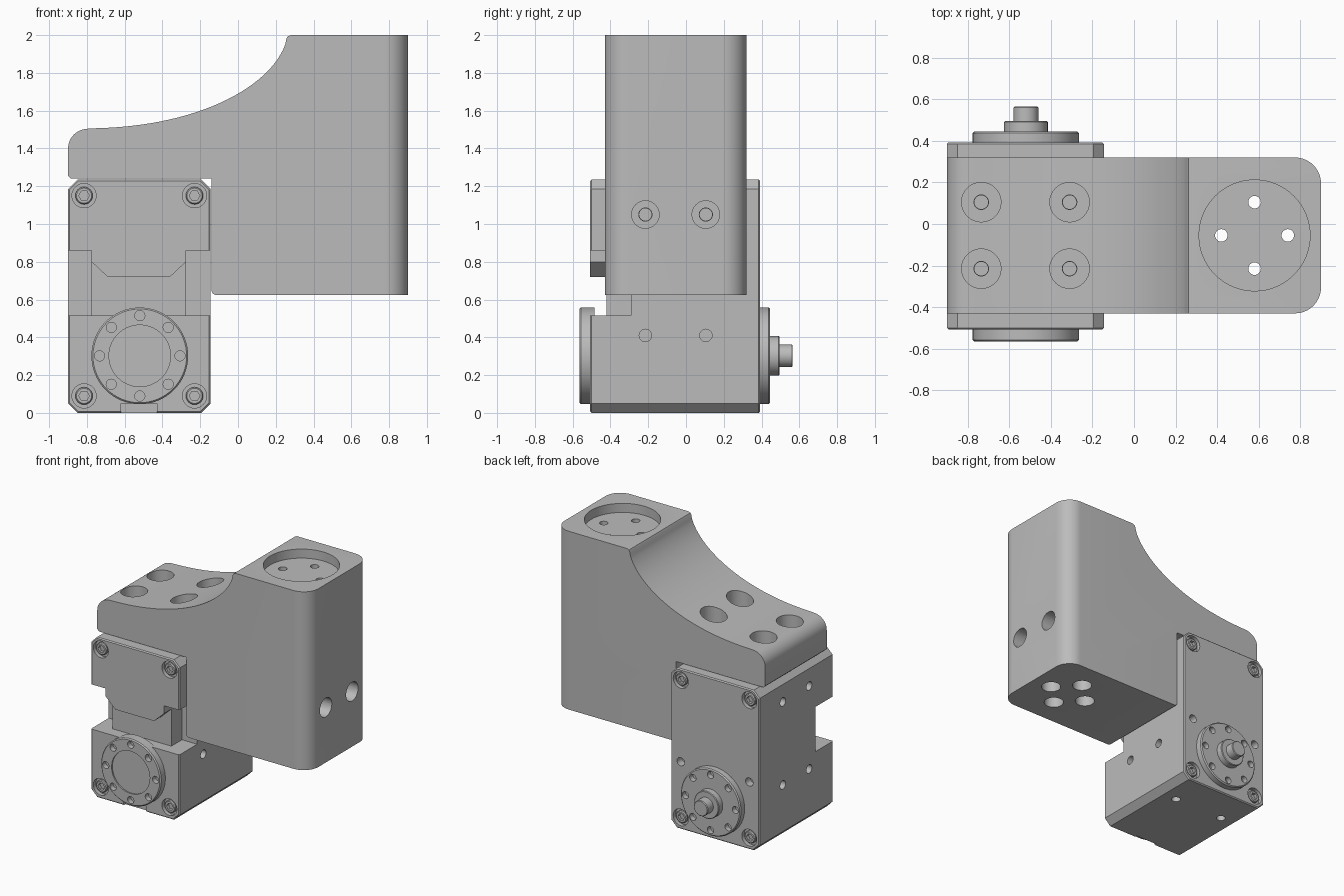
import bpy, bmesh, math
from mathutils import Vector
from mathutils.geometry import interpolate_bezier

if "Cube" in bpy.data.objects:
    bpy.data.objects.remove(bpy.data.objects["Cube"])

grey = bpy.data.materials.new("machined_grey")
grey.diffuse_color = (0.5, 0.5, 0.5, 1)
grey.use_nodes = True
grey.node_tree.nodes["Principled BSDF"].inputs["Base Color"].default_value = grey.diffuse_color


def make(name, bm):
    bmesh.ops.recalc_face_normals(bm, faces=bm.faces)
    me = bpy.data.meshes.new(name)
    bm.to_mesh(me)
    bm.free()
    me.materials.append(grey)
    ob = bpy.data.objects.new(name, me)
    bpy.context.collection.objects.link(ob)
    return ob


def prism(name, pts, y0, y1, bevel=0, pick=None, segments=1):
    """Extrude an x/z outline along y, bevelling the picked edges."""
    bm = bmesh.new()
    a = [bm.verts.new((x, y0, z)) for x, z in pts]
    b = [bm.verts.new((x, y1, z)) for x, z in pts]
    bm.faces.new(a)
    bm.faces.new(b)
    for i in range(len(pts)):
        j = (i + 1) % len(pts)
        bm.faces.new((a[i], a[j], b[j], b[i]))
    if bevel:
        edges = [e for e in bm.edges if pick(*[v.co for v in e.verts])]
        bmesh.ops.bevel(bm, geom=edges, offset=bevel, segments=segments,
                        profile=0.5, affect='EDGES')
    return make(name, bm)


def lathe(name, axis, centre, profile, n=32):
    """Stepped round part: profile holds (radius, position along axis)."""
    bm = bmesh.new()
    u, v = [i for i in range(3) if i != axis]
    rings = []
    for r, h in profile:
        ring = []
        for k in range(n):
            t = 2 * math.pi * k / n
            co = Vector(centre)
            co[u] += r * math.cos(t)
            co[v] += r * math.sin(t)
            co[axis] = h
            ring.append(bm.verts.new(co))
        rings.append(ring)
    for p, q in zip(rings, rings[1:]):
        for k in range(n):
            bm.faces.new((p[k], p[(k + 1) % n], q[(k + 1) % n], q[k]))
    bm.faces.new(rings[0])
    bm.faces.new(rings[-1])
    return make(name, bm)


def cut(ob, cutter):
    mod = ob.modifiers.new("cut", 'BOOLEAN')
    mod.operation, mod.solver, mod.object = 'DIFFERENCE', 'EXACT', cutter
    bpy.context.view_layer.objects.active = ob
    bpy.ops.object.modifier_apply(modifier=mod.name)
    bpy.data.objects.remove(cutter)


def drill(ob, axis, centre, profile, n=32):
    cut(ob, lathe("cutter", axis, centre, profile, n))


def curve(p0, h0, h1, p1, n):
    pts = [Vector((*p, 0)) for p in (p0, h0, h1, p1)]
    return [(v.x, v.y) for v in interpolate_bezier(*pts, n)]


# Bracket: swept outline with rounded vertical corners on the right
outline = [(-0.885, 1.24), (-0.9, 1.255)]
outline += curve((-0.9, 1.4), (-0.9, 1.46), (-0.85, 1.505), (-0.79, 1.505), 9)
outline += curve((-0.75, 1.507), (-0.2, 1.52), (0.17, 1.73), (0.25, 1.95), 28)
outline += [(0.256, 1.98), (0.263, 1.993), (0.28, 2.0), (0.9, 2.0), (0.9, 0.625),
            (-0.12, 0.625), (-0.134, 0.631), (-0.14, 0.645), (-0.14, 1.24)]
bracket = prism("bracket", outline, -0.43, 0.32, 0.125,
                lambda p, q: min(p.x, q.x) > 0.89 and abs(p.y - q.y) < 0.01, 10)
YS = (-0.215, 0.105)
XS = (-0.735, -0.31)
# Round pocket with four counterbored through holes
drill(bracket, 2, (0.58, -0.055, 0), [(0.267, 1.93), (0.267, 2.1)], 64)
for dx, dy in ((0.16, 0), (-0.16, 0), (0, 0.16), (0, -0.16)):
    drill(bracket, 2, (0.58 + dx, -0.055 + dy, 0),
          [(0.07, 0.5), (0.07, 1.8), (0.03, 1.8), (0.03, 2.1)])
# Counterbored mounting holes from the top and the side
for y in YS:
    for x in XS:
        drill(bracket, 2, (x, y, 0),
              [(0.035, 1.1), (0.035, 1.34), (0.095, 1.34), (0.095, 2.1)])
    drill(bracket, 0, (0, y, 1.05),
          [(0.035, -0.3), (0.035, 0.08), (0.073, 0.08), (0.073, 1.0)])

# Motor body: chamfered block
x0, x1, z0, z1, c, yf, yb = -0.9, -0.145, 0.0, 1.235, 0.05, -0.508, 0.393
body = prism("motor_body",
             [(x0 + c, z0), (x1 - c, z0), (x1, z0 + c), (x1, z1 - c),
              (x1 - c, z1), (x0 + c, z1), (x0, z1 - c), (x0, z0 + c)],
             yf, yb, 0.008, lambda p, q: abs(p.y - q.y) < 1e-5)
# Side notches and stepped front recess
for a, b in ((-1.0, -0.775), (-0.275, 0.0)):
    cut(body, prism("cutter", [(a, 0.515), (b, 0.515), (b, 0.86), (a, 0.86)], -0.7, -0.29))
cut(body, prism("cutter", [(-0.8, 0.515), (-0.25, 0.515), (-0.25, 0.8235), (-0.36, 0.72),
                           (-0.69, 0.72), (-0.8, 0.8235)], -0.7, -0.42))
# Small slot at the bottom of the front face
cut(body, prism("cutter", [(-0.62, -0.1), (-0.43, -0.1), (-0.43, 0.05), (-0.62, 0.05)],
                -0.7, -0.485))
# Threaded mounting holes
for y in YS:
    for z in (0.41, 1.05):
        drill(body, 0, (0, y, z), [(0.033, -1.0), (0.033, -0.83)], 20)
        drill(body, 0, (0, y, z), [(0.033, -0.215), (0.033, 0.0)], 20)
    for x in XS:
        drill(body, 2, (x, y, 0), [(0.033, 1.16), (0.033, 1.4)], 20)
for x in XS:
    drill(body, 2, (x, 0.105, 0), [(0.033, -0.1), (0.033, 0.07)], 20)

# Corner screws, front and back, sunk in counterbores
for side, face in ((-1, yf), (1, yb)):
    for x in (-0.815, -0.23):
        for z in (0.09, 1.15):
            drill(body, 1, (x, 0, z), [(0.064, face - side * 0.03), (0.064, face + side * 0.1)])
            screw = lathe("corner_screw", 1, (x, 0, z),
                          [(0.046, face - side * 0.05), (0.046, face - side * 0.012),
                           (0.04, face - side * 0.005)], 24)
            drill(screw, 1, (x, 0, z), [(0.028, face - side * 0.035), (0.028, face + side * 0.1)], 6)
        if side > 0:
            drill(body, 1, (x, 0, 0.52), [(0.032, yb - 0.06), (0.032, yb + 0.1)], 20)

# Output discs with a ring of eight holes
front_disc = lathe("front_output_disc", 1, (-0.52, 0, 0.302),
                   [(0.256, -0.485), (0.256, -0.557), (0.248, -0.565),
                    (0.163, -0.565), (0.163, -0.555)], 64)
back_disc = lathe("back_output_disc", 1, (-0.52, 0, 0.302),
                  [(0.256, 0.38), (0.256, 0.437), (0.248, 0.445), (0.105, 0.445),
                   (0.105, 0.49), (0.1, 0.495), (0.06, 0.495), (0.06, 0.56), (0.055, 0.565)], 64)
for disc, h0, h1 in ((front_disc, -0.7, -0.525), (back_disc, 0.405, 0.7)):
    for k in range(8):
        t = k * math.pi / 4
        drill(disc, 1, (-0.52 + 0.213 * math.cos(t), 0, 0.302 + 0.213 * math.sin(t)),
              [(0.027, h0), (0.027, h1)], 20)

# Smooth the curves, keep the edges crisp
bpy.ops.object.select_all(action='SELECT')
bpy.context.view_layer.objects.active = bracket
bpy.ops.object.shade_smooth_by_angle(angle=math.radians(30))
